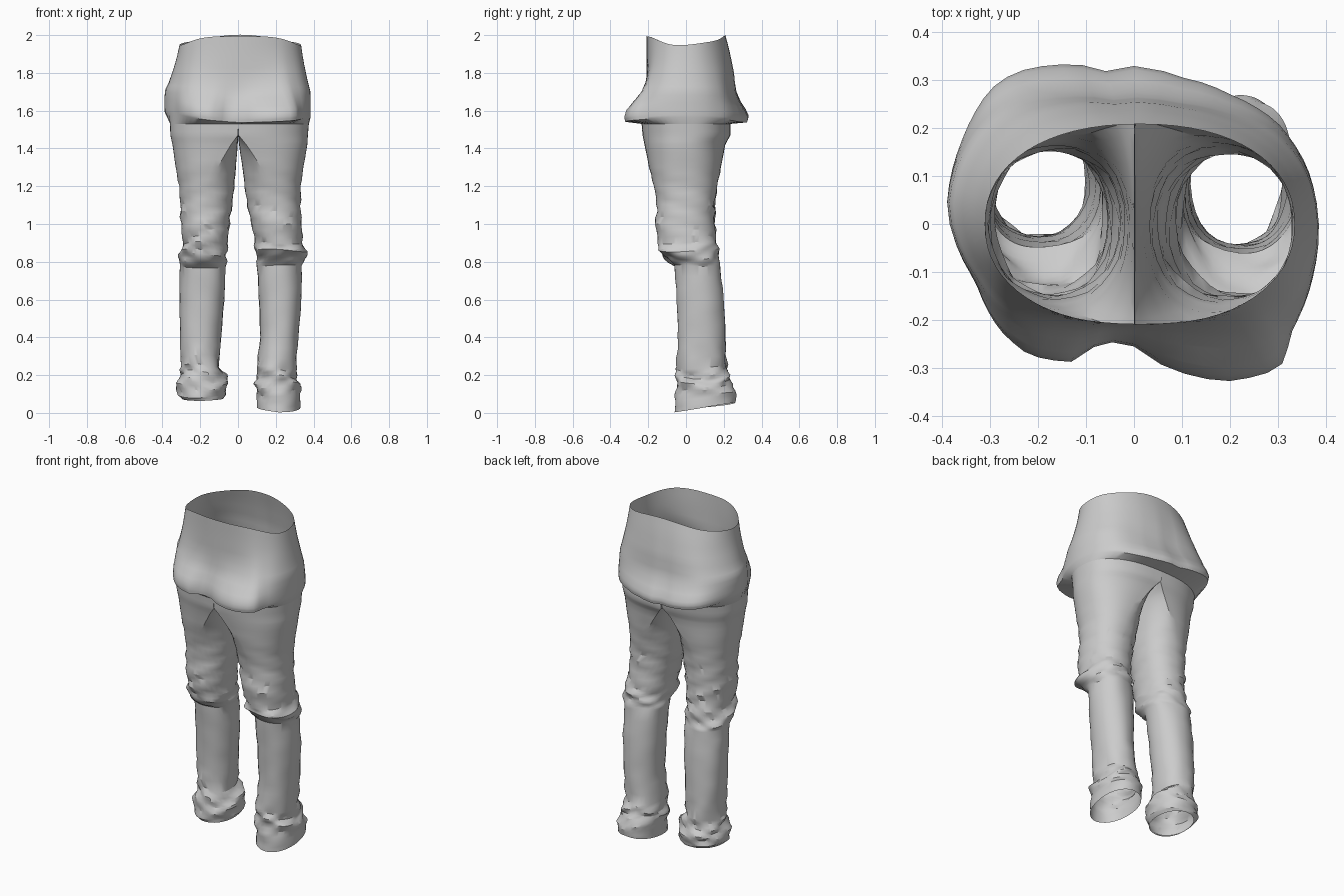
import bpy, bmesh
from math import sin, cos, pi, atan2, hypot, copysign

if "Cube" in bpy.data.objects:
    bpy.data.objects.remove(bpy.data.objects["Cube"])

COLS = 64          # columns around the seat
SEPTUM = 14        # columns on the inner thigh wall


def loft(name, rings, angle=40):
    """Skin a list of closed rings into an open tube."""
    bm = bmesh.new()
    vs = [[bm.verts.new(p) for p in r] for r in rings]
    for a, b in zip(vs, vs[1:]):
        n = len(a)
        for i in range(n):
            j = (i + 1) % n
            bm.faces.new((b[i], b[j], a[j], a[i]))
    bmesh.ops.recalc_face_normals(bm, faces=bm.faces)
    me = bpy.data.meshes.new(name)
    bm.to_mesh(me)
    bm.free()
    ob = bpy.data.objects.new(name, me)
    bpy.context.collection.objects.link(ob)
    bpy.ops.object.select_all(action='DESELECT')
    ob.select_set(True)
    bpy.context.view_layer.objects.active = ob
    bpy.ops.object.shade_smooth_by_angle(angle=angle * pi / 180)
    return ob


def spow(v, e):
    return copysign(abs(v) ** e, v)


def refine(rows, n):
    """Insert evenly spaced rows between table rows."""
    out = []
    for a, b in zip(rows, rows[1:]):
        out += [[p + (q - p) * k / n for p, q in zip(a, b)] for k in range(n)]
    return out + [list(rows[-1])]


# Seat: flaring outline of the overhanging lip, seen from above
LIP = [(-.39, .03), (-.36, .17), (-.3, .28), (-.25, .315), (-.1, .33), (-.05, .315),
       (-.02, .33), (.1, .305), (.2, .27), (.3, .21), (.36, .12), (.385, 0),
       (.375, -.1), (.33, -.22), (.305, -.3), (.2, -.327), (.1, -.31), (0, -.255),
       (-.07, -.238), (-.09, -.265), (-.13, -.287), (-.22, -.272), (-.28, -.22), (-.33, -.12)]
POLAR = sorted((atan2(y, x) % (2 * pi), hypot(x, y)) for x, y in LIP)
POLAR = [(POLAR[-1][0] - 2 * pi, POLAR[-1][1])] + POLAR + [(POLAR[0][0] + 2 * pi, POLAR[0][1])]


def lip_point(x, y):
    a = atan2(y, x) % (2 * pi)
    for (a0, r0), (a1, r1) in zip(POLAR, POLAR[1:]):
        if a0 <= a <= a1:
            r = r0 + (r1 - r0) * (a - a0) / (a1 - a0)
            return r * cos(a), r * sin(a)


def hip(t):
    """Ring where the thighs meet the seat."""
    c, s = cos(t), sin(t)
    return (.375 if c > 0 else .36) * spow(c, .8), .235 * spow(s, .85)


# height, then flare amount at front, back and sides
SEAT = [(1.96, .02, 0, 0), (1.9, 0, .18, .15), (1.85, 0, .3, .3), (1.8, 0, .38, .5),
        (1.75, .06, .42, .72), (1.7, .22, .47, .95), (1.65, .6, .65, 1),
        (1.61, .9, .87, 1), (1.575, 1, 1, 1), (1.55, .96, .95, .98)]
rings = []
for z, tf, tb, ts in refine(SEAT, 2):
    ring = []
    for i in range(COLS):
        t = 2 * pi * i / COLS
        c, s = cos(t), sin(t)
        wx, wy = .012 + .322 * spow(c, .9), .208 * spow(s, .9)
        hx, hy = hip(t)
        lx, ly = lip_point(hx, hy * 1.3)
        k = (tf if s < 0 else tb) * s * s + ts * c * c
        # wavy waist edge fading out downwards
        top = max(0, (z - 1.85) / .11)
        dz = top * (.038 * s * s - .012 * c * c + .004 * sin(5 * t))
        # lip sits higher on the left half and at the sides
        low = max(0, min(1, (1.75 - z) / .15))
        dz += low * (.025 * max(0, -c) + .015 * c * c - .012 * s * s)
        ring.append((wx + (lx - wx) * k, wy + (ly - wy) * k, z + dz))
    rings.append(ring)
# underside of the lip, tucked back to the thighs
rings.append([(*hip(2 * pi * i / COLS), 1.53) for i in range(COLS)])
loft("seat", rings, 50)

# Legs: height, inner x, outer x, front y, back y, wrinkle, thigh squareness
RIGHT = [(1.53, 0, .375, -.235, .235, 0, 1), (1.47, .003, .37, -.23, .235, 0, 1),
         (1.42, .008, .367, -.22, .208, 0, .8), (1.3, .025, .347, -.195, .185, .01, .4),
         (1.2, .035, .332, -.17, .165, .015, .1), (1.1, .05, .332, -.153, .15, .03, 0),
         (1.0, .07, .336, -.163, .15, .025, 0), (.9, .09, .342, -.145, .163, .03, 0),
         (.86, .09, .365, -.155, .17, .04, 0), (.82, .1, .352, -.105, .175, .05, 0),
         (.78, .1, .337, -.06, .18, .02, 0), (.6, .11, .335, -.05, .2, .012, 0),
         (.4, .118, .32, -.043, .207, .015, 0), (.24, .1, .308, -.052, .21, .04, 0),
         (.19, .1, .31, -.05, .235, .06, 0), (.16, .088, .333, -.052, .225, .05, 0),
         (.1, .1, .33, -.055, .268, .03, 0), (.025, .1, .33, -.06, .262, 0, 0)]
LEFT = [(1.53, 0, .36, -.235, .235, 0, 1), (1.47, 0, .358, -.23, .225, 0, 1),
        (1.42, .003, .347, -.215, .205, 0, .8), (1.3, .012, .33, -.19, .185, .01, .4),
        (1.2, .02, .312, -.165, .165, .015, .1), (1.1, .03, .305, -.15, .155, .03, 0),
        (1.0, .045, .303, -.155, .155, .03, 0), (.9, .055, .29, -.145, .16, .035, 0),
        (.84, .058, .31, -.13, .17, .045, 0), (.8, .062, .315, -.09, .175, .04, 0),
        (.77, .065, .308, -.05, .18, .02, 0), (.6, .073, .31, -.035, .2, .012, 0),
        (.4, .09, .308, -.025, .21, .015, 0), (.25, .1, .3, -.03, .215, .05, 0),
        (.2, .062, .305, -.035, .225, .06, 0), (.15, .055, .325, -.05, .24, .04, 0),
        (.09, .065, .322, -.045, .235, .03, 0), (.07, .08, .295, -.04, .225, 0, 0)]


def leg(name, rows, side, tilt):
    half = COLS // 2
    n = half + SEPTUM
    rings = []
    rows = refine(rows, 3)
    for r, (z, x0, x1, y0, y1, wr, sq) in enumerate(rows):
        cx, rx, cy, ry = (x0 + x1) / 2, (x1 - x0) / 2, (y0 + y1) / 2, (y1 - y0) / 2
        ring = []
        for i in range(n):
            if i <= half:                       # outer arc
                t = -pi / 2 + pi * i / half
                dx, dy = x0 + 2 * rx * abs(cos(t)) ** .8, cy + ry * spow(sin(t), .85)
                u = 0
            else:                               # inner wall
                u = (i - half) / SEPTUM
                t = pi / 2 + pi * u
                dx, dy = x0, cy + ry * (1 - 2 * u)
            w = 1 + wr * (sin(3 * t + z * 62) + .6 * sin(5 * t - z * 95 + side))
            ex = cx + rx * w * spow(cos(t), .92)
            ey = cy + ry * w * spow(sin(t), .92)
            dz = -.05 * sin(pi * u) * sq * (1 if z > 1.5 else .5)
            # folds droop unevenly, hem rises towards the heel
            dz += .25 * wr * sin(2 * t + side + z * 20) * .8
            f = max(0, 1 - z / .2)
            dz += tilt * f * (dy - y0) / (y1 - y0) - (.025 if side > 0 else .01) * f
            ring.append((side * (ex + (dx - ex) * sq), ey + (dy - ey) * sq, max(0, z + dz)))
        rings.append(ring)
    loft(name, rings, 28)


leg("right_leg", RIGHT, 1, .06)
leg("left_leg", LEFT, -1, .035)
